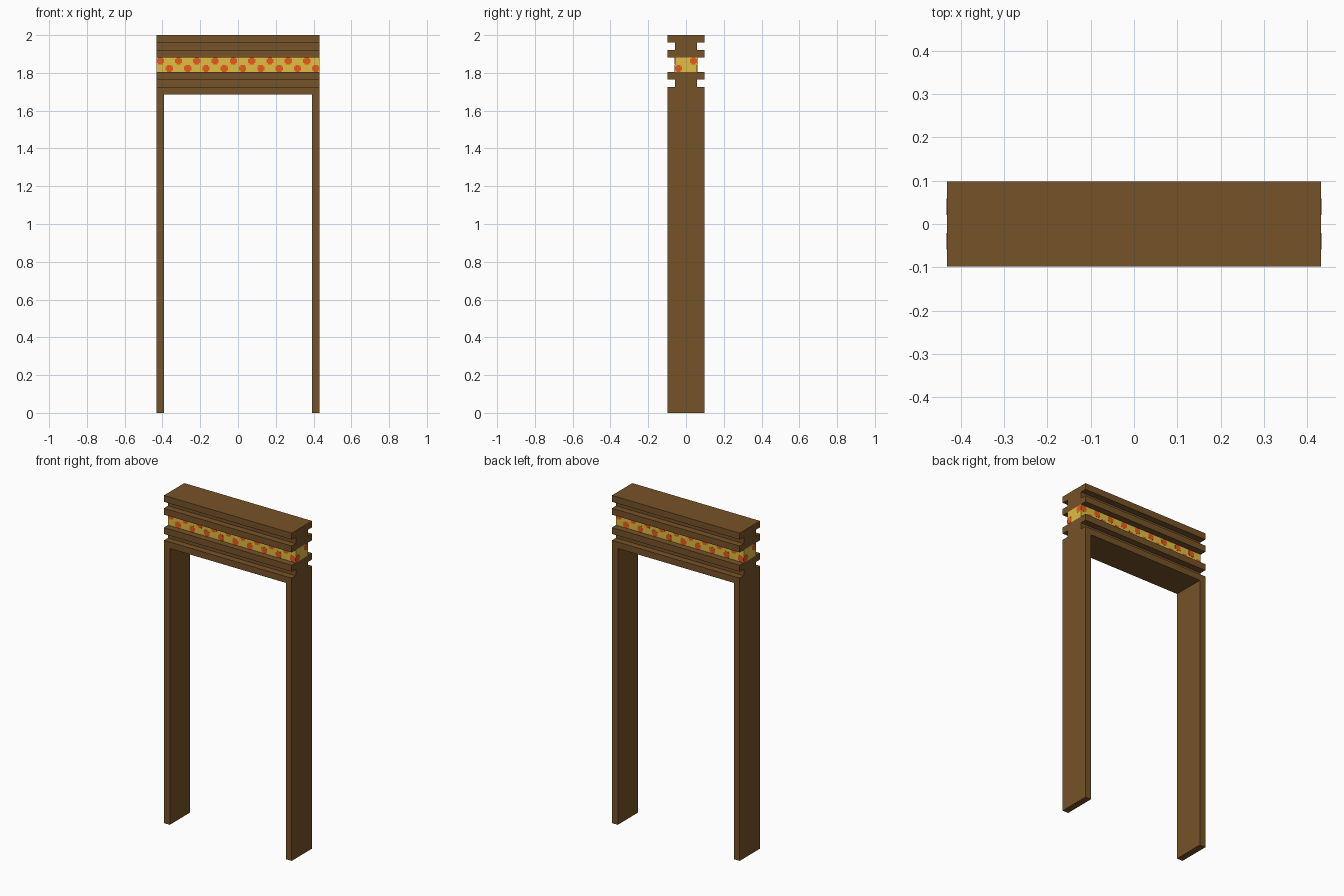
import bpy, bmesh, math
from mathutils import Matrix, Vector

if "Cube" in bpy.data.objects:
    bpy.data.objects.remove(bpy.data.objects["Cube"])

U = 2 / 51            # modelling grid step: the gate is 22 x 5 x 51 steps
HX, HY, NY = 11 * U, 2.5 * U, 1.5 * U   # half width, half depth, recessed half depth


def material(name, rgb):
    m = bpy.data.materials.new(name)
    m.diffuse_color = (*rgb, 1)
    m.use_nodes = True
    m.node_tree.nodes["Principled BSDF"].inputs["Base Color"].default_value = m.diffuse_color
    return m


BROWN = material("brown wood", (0.181, 0.084, 0.021))
YELLOW = material("golden yellow", (0.76, 0.51, 0.055))
ORANGE = material("orange red", (0.80, 0.105, 0.012))


def finish(bm, name, mat):
    bmesh.ops.recalc_face_normals(bm, faces=bm.faces)
    me = bpy.data.meshes.new(name)
    bm.to_mesh(me)
    bm.free()
    me.materials.append(mat)
    ob = bpy.data.objects.new(name, me)
    bpy.context.collection.objects.link(ob)
    return ob


def add_prism(bm, points, offset):
    face = bm.faces.new([bm.verts.new(p) for p in points])
    ext = bmesh.ops.extrude_face_region(bm, geom=[face], use_keep_orig=True)
    bmesh.ops.translate(bm, vec=offset,
                        verts=[v for v in ext["geom"] if isinstance(v, bmesh.types.BMVert)])


def moulding(name, mat, layers, z0):
    """Extrude a stepped side profile along x; layers = (half depth, height in steps)."""
    right, z = [], z0
    for half, h in layers:
        right += [(half, z * U), (half, (z + h) * U)]
        z += h
    outline = right + [(-y, zz) for y, zz in reversed(right)]
    bm = bmesh.new()
    add_prism(bm, [(-HX, y, zz) for y, zz in outline], Vector((2 * HX, 0, 0)))
    return finish(bm, name, mat)


# Door frame: two posts and the lintel in one U-shaped outline
bm = bmesh.new()
ix = HX - U
frame = [(-HX, 0), (-ix, 0), (-ix, 43 * U), (ix, 43 * U), (ix, 0), (HX, 0),
         (HX, 44 * U), (-HX, 44 * U)]
add_prism(bm, [(x, -HY, z) for x, z in frame], Vector((0, 2 * HY, 0)))
finish(bm, "door_frame", BROWN)

# Grooved mouldings below and above the painted band
moulding("lower_moulding", BROWN, [(NY, 1), (HY, 1)], 44)
moulding("painted_band", YELLOW, [(NY, 2)], 46)
moulding("upper_moulding", BROWN, [(HY, 1), (NY, 1), (HY, 1)], 48)

# Orange spots: thin stepped plates alternating high and low round the band
bm = bmesh.new()
R, N, T = 0.0192, 0.0115, 0.0008      # outer reach, notch, thickness
quarter = [(R, N), (N, N), (N, R)]
SPOT = [Matrix.Rotation(math.pi / 2 * q, 2) @ Vector(p) for q in range(4) for p in quarter]


def spots(positions, distance, turn):
    rot = Matrix.Rotation(turn, 3, 'Z')
    for i, a in enumerate(positions):
        zc = 47 * U + (0.0198 if i % 2 == 0 else -0.0198)
        add_prism(bm, [rot @ Vector((a + p.x, -distance, zc + p.y)) for p in SPOT],
                  rot @ Vector((0, -T, 0)))


step = 2 * (HX - R) / 17
long_side = [-HX + R + step * i for i in range(18)]
short_side = [NY - R, -NY + R]     # high spot right, low spot left
for half_turn in (0, math.pi):
    spots(long_side, NY, half_turn)
    spots(short_side, HX, half_turn + math.pi / 2)
finish(bm, "band_spots", ORANGE)
